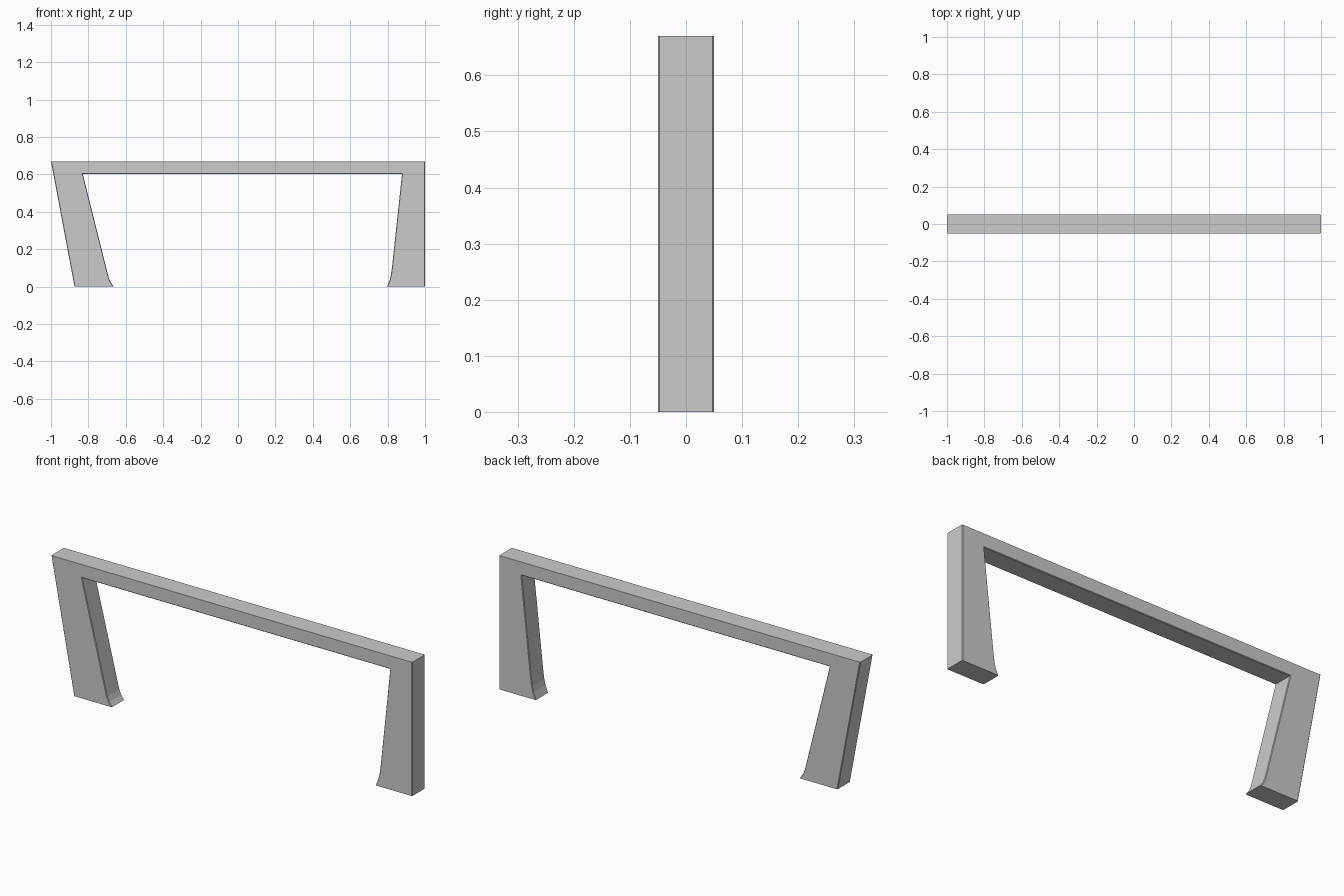
import bpy, bmesh

if "Cube" in bpy.data.objects:
    bpy.data.objects.remove(bpy.data.objects["Cube"])

HALF_DEPTH = 0.05
TOP = 0.67

# Side-on outline of the frame: slanted left leg, top rail, upright right leg
left_foot_flare = [(-0.664, 0), (-0.680, 0.022), (-0.690, 0.045), (-0.698, 0.075)]
right_foot_flare = [(0.823, 0.10), (0.818, 0.065), (0.811, 0.035), (0.797, 0)]
outline = ([(-1, TOP), (-0.874, 0)] + left_foot_flare
           + [(-0.83, 0.603), (0.877, 0.603)]
           + right_foot_flare + [(1, 0), (1, TOP)])

# Extrude the outline through the depth
bm = bmesh.new()
front = bm.faces.new([bm.verts.new((x, -HALF_DEPTH, z)) for x, z in outline])
ext = bmesh.ops.extrude_face_region(bm, geom=[front])
new_verts = [g for g in ext["geom"] if isinstance(g, bmesh.types.BMVert)]
bmesh.ops.translate(bm, verts=new_verts, vec=(0, 2 * HALF_DEPTH, 0))
if not any(f.normal.y < -0.5 for f in bm.faces) and front.is_valid is False:
    bm.faces.new([v for v in bm.verts if v.co.y < 0])
bmesh.ops.recalc_face_normals(bm, faces=bm.faces)


# Fine chamfer along the front and back edges, except on the flat top and feet
def is_chamfered(edge):
    a, b = (v.co for v in edge.verts)
    on_rim = abs(a.y - b.y) < 1e-5
    at_end = all(c.z > TOP - 1e-4 for c in (a, b)) or all(c.z < 1e-4 for c in (a, b))
    return on_rim and not at_end


bmesh.ops.bevel(bm, geom=[e for e in bm.edges if is_chamfered(e)], offset=0.003,
                offset_type='OFFSET', segments=1, profile=0.5, affect='EDGES')
bmesh.ops.recalc_face_normals(bm, faces=bm.faces)

mesh = bpy.data.meshes.new("frame")
bm.to_mesh(mesh)
bm.free()
frame = bpy.data.objects.new("frame", mesh)
bpy.context.collection.objects.link(frame)
